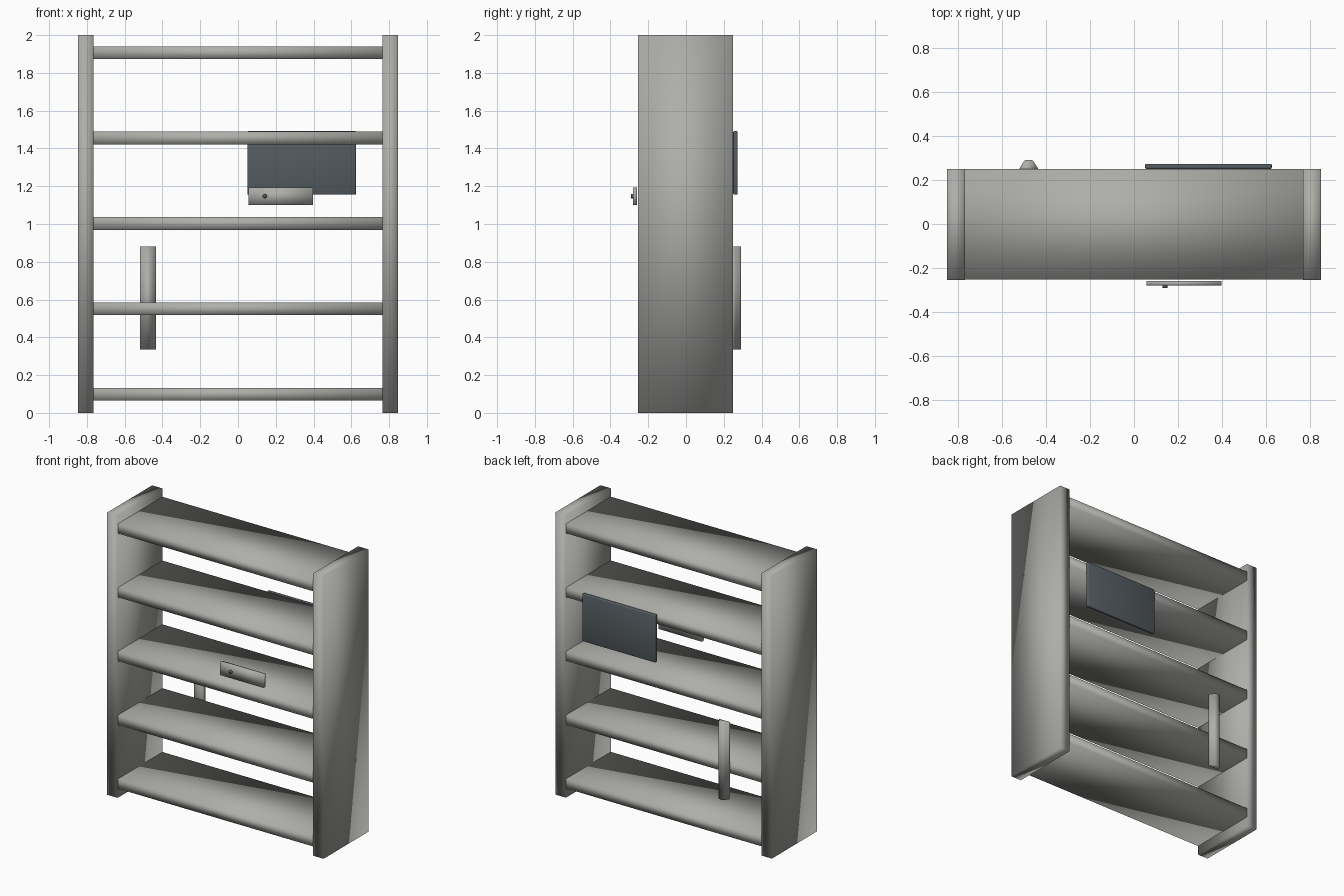
import bpy, bmesh, math
from mathutils import Matrix

cube = bpy.data.objects.get("Cube")
if cube:
    bpy.data.objects.remove(cube, do_unlink=True)


def material(name, rgb):
    m = bpy.data.materials.new(name)
    m.use_nodes = True
    m.diffuse_color = (*rgb, 1)
    m.node_tree.nodes["Principled BSDF"].inputs["Base Color"].default_value = (*rgb, 1)
    return m


GREY = material("warm grey", (0.42, 0.42, 0.40))
DARK = material("dark slate", (0.09, 0.107, 0.12))


def finish(bm, name, mat):
    bmesh.ops.recalc_face_normals(bm, faces=bm.faces)
    for f in bm.faces:
        f.smooth = True
    me = bpy.data.meshes.new(name)
    bm.to_mesh(me)
    bm.free()
    me.materials.append(mat)
    ob = bpy.data.objects.new(name, me)
    bpy.context.scene.collection.objects.link(ob)
    return ob


def box(name, x, y, z, mat=GREY, bevel=0):
    """Box spanning the given (low, high) ranges, softly shaded."""
    bm = bmesh.new()
    bmesh.ops.create_cube(bm, size=1)
    for v in bm.verts:
        v.co = [sum(r) / 2 + c * (r[1] - r[0]) for r, c in zip((x, y, z), v.co)]
    ob = finish(bm, name, mat)
    if bevel:
        mod = ob.modifiers.new("edge", 'BEVEL')
        mod.width = bevel
        mod.segments = 2
    return ob


def prism(name, outline, z0, z1, mat=GREY):
    """Upright bar with the given (x, y) cross-section."""
    bm = bmesh.new()
    face = bm.faces.new([bm.verts.new((x, y, z0)) for x, y in outline])
    top = bmesh.ops.extrude_face_region(bm, geom=[face])["geom"]
    for v in top:
        if isinstance(v, bmesh.types.BMVert):
            v.co.z = z1
    return finish(bm, name, mat)


# Side panels
FRONT, BACK = -0.253, 0.250
box("left_panel", (0.766, 0.848), (FRONT, BACK), (0, 2))
box("right_panel", (-0.848, -0.766), (FRONT, BACK), (0, 2))

# Shelves, let into the panels
for i in range(5):
    z = 0.099 + 0.452 * i
    box(f"shelf_{i + 1}", (-0.845, 0.845), (FRONT + 0.001, BACK - 0.001),
        (z - 0.034, z + 0.034))

# Dark plate on the back
box("back_plate", (0.05, 0.625), (BACK, 0.273), (1.155, 1.492), DARK, 0.006)

# Tapered upright bar on the back
prism("back_bar", [(-0.52, BACK), (-0.435, BACK), (-0.439, 0.258),
                   (-0.456, 0.285), (-0.464, 0.291), (-0.491, 0.291),
                   (-0.499, 0.285), (-0.516, 0.258)], 0.335, 0.88)

# Front plate with a small knob
box("front_plate", (0.056, 0.398), (-0.28, -0.259), (1.10, 1.194))
bm = bmesh.new()
bmesh.ops.create_cone(bm, cap_ends=True, segments=16, radius1=0.012,
                      radius2=0.012, depth=0.016,
                      matrix=Matrix.Translation((0.141, -0.283, 1.148))
                      @ Matrix.Rotation(math.pi / 2, 4, 'X'))
finish(bm, "front_knob", DARK)
